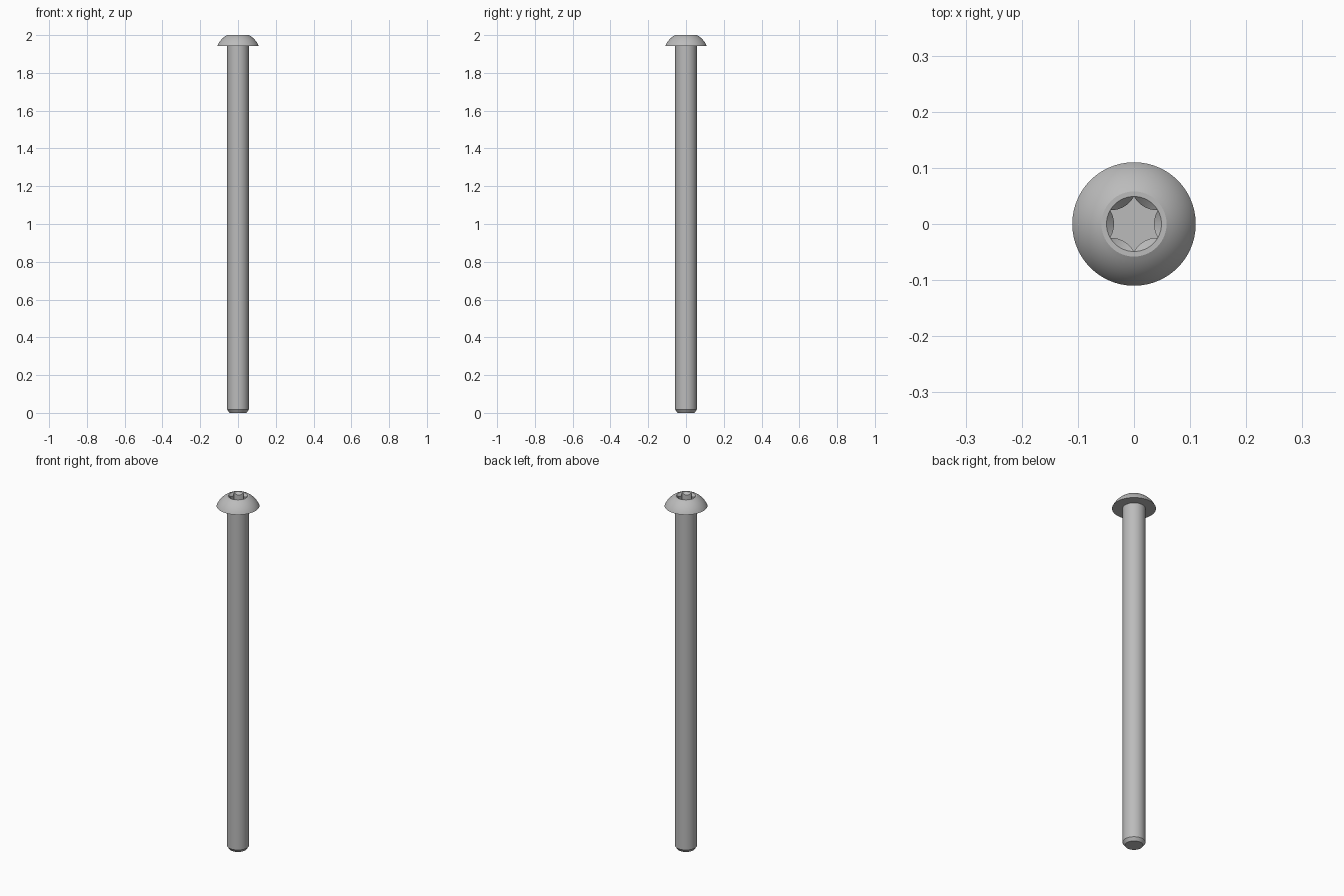
import bpy, bmesh
from math import sin, cos, sqrt, pi, radians

cube = bpy.data.objects.get("Cube")
if cube:
    bpy.data.objects.remove(cube, do_unlink=True)

SIDES = 96
TOP = 2.0
HEAD_BASE = 1.943
HEAD_R = 0.11
FLAT_R = 0.058
SHAFT_R = 0.057
TIP, VALLEY = 0.049, 0.0357      # star socket radii
FLOOR = 1.955

steel = bpy.data.materials.new("steel grey")
steel.use_nodes = True
colour = (0.5, 0.5, 0.5, 1)
steel.diffuse_color = colour
steel.node_tree.nodes["Principled BSDF"].inputs["Base Color"].default_value = colour


def star(a):
    """Radius of the six-pointed socket, whose sides are arcs bulging inward."""
    phi = (a + pi / 6) % (pi / 3) - pi / 6
    d = (TIP ** 2 - VALLEY ** 2) / (2 * (TIP * cos(pi / 6) - VALLEY))
    return d * cos(phi) - sqrt((d - VALLEY) ** 2 - (d * sin(phi)) ** 2)


def circle(r, z):
    return lambda a: (r, z)


def lathe(name, rings, cap_last=True):
    """Skin a stack of rings; each ring gives (radius, height) for an angle."""
    bm = bmesh.new()
    loops = []
    for ring in rings:
        loop = []
        for i in range(SIDES):
            a = 2 * pi * i / SIDES
            r, z = ring(a)
            loop.append(bm.verts.new((r * cos(a), r * sin(a), z)))
        loops.append(loop)
    for low, high in zip(loops, loops[1:]):
        for i in range(SIDES):
            j = (i + 1) % SIDES
            bm.faces.new((low[i], low[j], high[j], high[i]))
    if cap_last:
        bm.faces.new(loops[-1])
    bmesh.ops.remove_doubles(bm, verts=bm.verts, dist=1e-5)
    mesh = bpy.data.meshes.new(name)
    bm.to_mesh(mesh)
    bm.free()
    mesh.materials.append(steel)
    obj = bpy.data.objects.new(name, mesh)
    bpy.context.collection.objects.link(obj)
    bpy.ops.object.select_all(action="DESELECT")
    obj.select_set(True)
    bpy.context.view_layer.objects.active = obj
    bpy.ops.object.shade_smooth_by_angle(angle=radians(25))
    return obj


# Domed head: underside, spherical dome, flat rim, bevelled star socket
height = TOP - HEAD_BASE
drop = (HEAD_R ** 2 - FLAT_R ** 2 - height ** 2) / (2 * height)
sphere_r = sqrt(HEAD_R ** 2 + drop ** 2)
head = [circle(SHAFT_R, HEAD_BASE)]
STEPS = 12
for i in range(STEPS + 1):
    z = height * i / STEPS
    head.append(circle(sqrt(sphere_r ** 2 - (drop + z) ** 2), HEAD_BASE + z))
head += [
    circle(TIP, TOP),
    lambda a: (star(a), TOP - (TIP - star(a))),
    lambda a: (star(a), FLOOR),
]
lathe("screw_head", head)

# Plain shaft with a chamfered end
shaft = lathe("screw_shaft", [
    circle(SHAFT_R, HEAD_BASE),
    circle(SHAFT_R, 0.017),
    circle(0.045, 0),
])
shaft.data.flip_normals()
